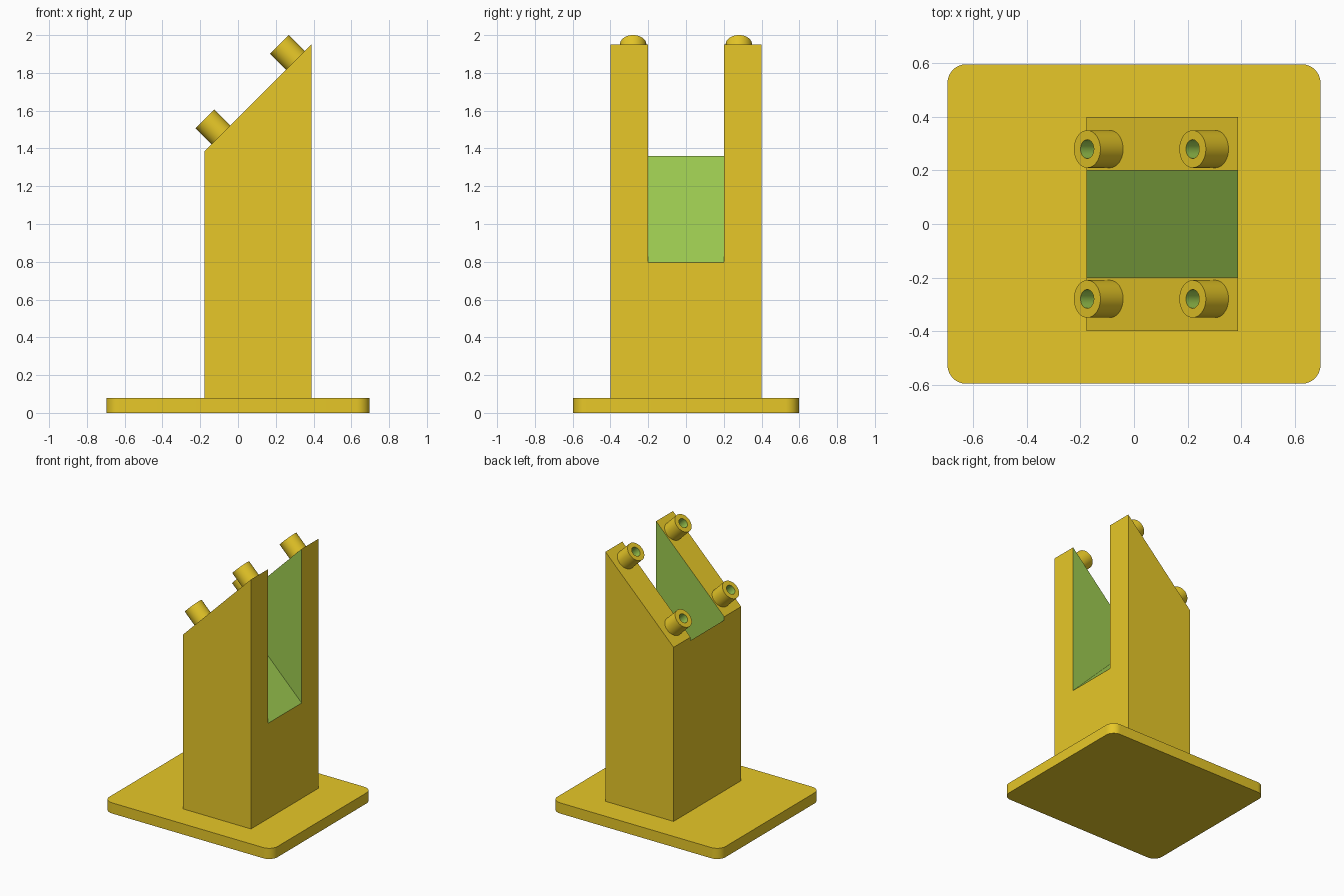
import bpy, bmesh, math
from mathutils import Matrix, Vector

cube = bpy.data.objects.get("Cube")
if cube:
    bpy.data.objects.remove(cube, do_unlink=True)


def material(name, rgb):
    m = bpy.data.materials.new(name)
    m.use_nodes = True
    m.diffuse_color = (*rgb, 1)
    m.node_tree.nodes["Principled BSDF"].inputs["Base Color"].default_value = (*rgb, 1)
    return m


YELLOW = material("golden yellow", (0.947, 0.68, 0.025))
GREEN = material("leaf green", (0.337, 0.597, 0.082))


def add_object(name, bm):
    bmesh.ops.recalc_face_normals(bm, faces=bm.faces)
    mesh = bpy.data.meshes.new(name)
    bm.to_mesh(mesh)
    bm.free()
    ob = bpy.data.objects.new(name, mesh)
    bpy.context.collection.objects.link(ob)
    mesh.materials.append(YELLOW)
    mesh.materials.append(GREEN)
    return ob


def activate(ob):
    bpy.ops.object.select_all(action='DESELECT')
    ob.select_set(True)
    bpy.context.view_layer.objects.active = ob


def prism(name, profile, half_depth):
    """Extrude an x-z profile symmetrically along y."""
    bm = bmesh.new()
    face = bm.faces.new([bm.verts.new((x, -half_depth, z)) for x, z in profile])
    ext = bmesh.ops.extrude_face_region(bm, geom=[face])["geom"]
    bmesh.ops.translate(bm, vec=(0, 2 * half_depth, 0),
                        verts=[v for v in ext if isinstance(v, bmesh.types.BMVert)])
    return add_object(name, bm)


# Base plate with rounded corners
BASE_H = 0.08
bm = bmesh.new()
bmesh.ops.create_cube(bm, size=1, matrix=Matrix.Translation((0, 0, BASE_H / 2))
                      @ Matrix.Diagonal((1.394, 1.194, BASE_H, 1)))
upright = [e for e in bm.edges if abs(e.verts[0].co.z - e.verts[1].co.z) > 0.01]
bmesh.ops.bevel(bm, geom=upright, offset=0.07, segments=10, profile=0.5, affect='EDGES')
base = add_object("base_plate", bm)
activate(base)
bpy.ops.object.shade_smooth_by_angle(angle=math.radians(30))

# Column with a sloping top, cut by a slot whose floor slopes the other way
X0, X1 = -0.177, 0.388
TOP, FLOOR = 1.562, 1.183
column = prism("slotted_column", [(X0, 0.04), (X1, 0.04), (X1, TOP + X1), (X0, TOP + X0)], 0.4)
OVER = 0.2
cutter = prism("slot_cutter", [(X0 - OVER, FLOOR - X0 + OVER), (X1 + OVER, FLOOR - X1 - OVER),
                               (X1 + OVER, 2.5), (X0 - OVER, 2.5)], 0.2)
cutter.hide_render = True
activate(column)
mod = column.modifiers.new("slot", 'BOOLEAN')
mod.operation = 'DIFFERENCE'
mod.solver = 'EXACT'
mod.object = cutter
bpy.ops.object.modifier_apply(modifier=mod.name)
bpy.data.objects.remove(cutter, do_unlink=True)

# Green slot walls and floor
for p in column.data.polygons:
    wall = abs(p.normal.y) > 0.9 and abs(p.center.y) < 0.3
    floor = p.normal.x > 0.5 and p.normal.z > 0.5
    p.material_index = 1 if wall or floor else 0

# Hollow mounting bosses standing square to the sloping top
R_OUT, R_IN, LENGTH, SIDES = 0.07, 0.035, 0.12, 48
AXIS = Vector((-1, 0, 1)).normalized()


def boss(name, end):
    bm = bmesh.new()
    rings = []
    for r, h in [(R_OUT, -0.01), (R_OUT, LENGTH), (R_IN, LENGTH), (R_IN, 0.004)]:
        rings.append([bm.verts.new((r * math.cos(a), r * math.sin(a), h))
                      for a in (math.tau * i / SIDES for i in range(SIDES))])
    for k, (lo, hi) in enumerate(zip(rings, rings[1:])):
        for i in range(SIDES):
            j = (i + 1) % SIDES
            f = bm.faces.new((lo[i], lo[j], hi[j], hi[i]))
            f.material_index = 1 if k == 2 else 0
    bm.faces.new(rings[-1]).material_index = 1
    bm.faces.new(rings[0][::-1])
    turn = Vector((0, 0, 1)).rotation_difference(AXIS).to_matrix().to_4x4()
    bm.transform(Matrix.Translation(Vector(end) - AXIS * LENGTH) @ turn)
    ob = add_object(name, bm)
    activate(ob)
    bpy.ops.object.shade_smooth_by_angle(angle=math.radians(30))


for level, x in (("lower", -0.175), ("upper", 0.219)):
    for side, y in (("front", -0.28), ("back", 0.28)):
        boss(f"{level}_{side}_boss", (x, y, TOP + x + LENGTH * math.sqrt(2)))
